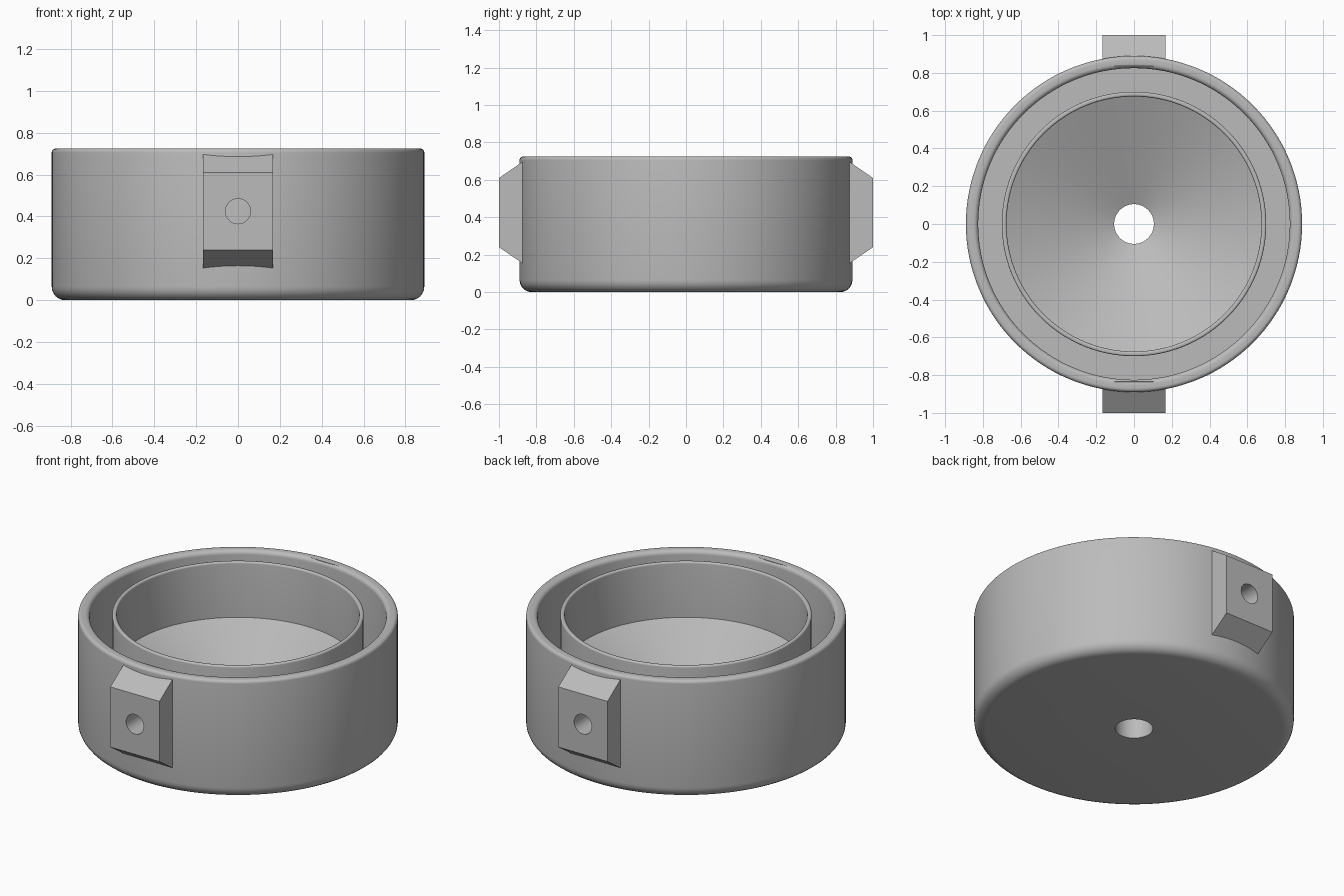
import bpy, bmesh, math
from mathutils import Vector, Matrix

cube = bpy.data.objects.get("Cube")
if cube:
    bpy.data.objects.remove(cube, do_unlink=True)

grey = bpy.data.materials.new("plain grey")
grey.use_nodes = True
grey.diffuse_color = (0.5, 0.5, 0.5, 1)
grey.node_tree.nodes["Principled BSDF"].inputs["Base Color"].default_value = (0.5, 0.5, 0.5, 1)

SEGMENTS = 128
HEIGHT = 0.725


def make_object(name, bm):
    bmesh.ops.recalc_face_normals(bm, faces=bm.faces[:])
    mesh = bpy.data.meshes.new(name)
    bm.to_mesh(mesh)
    bm.free()
    mesh.materials.append(grey)
    obj = bpy.data.objects.new(name, mesh)
    bpy.context.collection.objects.link(obj)
    return obj


def rounded(corners, steps=6):
    """Round each (radius, height, fillet) corner of a closed profile."""
    points = []
    for i, (r, z, fillet) in enumerate(corners):
        p = Vector((r, z))
        if not fillet:
            points.append(p)
            continue
        a = (Vector(corners[i - 1][:2]) - p).normalized()
        b = (Vector(corners[(i + 1) % len(corners)][:2]) - p).normalized()
        centre = p + (a + b) * fillet
        for k in range(steps + 1):
            t = k / steps * math.pi / 2
            points.append(centre - b * fillet * math.cos(t) - a * fillet * math.sin(t))
    return points


def lathe(name, profile):
    bm = bmesh.new()
    rings = []
    for i in range(SEGMENTS):
        t = math.tau * i / SEGMENTS
        rings.append([bm.verts.new((p.x * math.cos(t), p.x * math.sin(t), p.y)) for p in profile])
    n = len(profile)
    for i in range(SEGMENTS):
        a, b = rings[i], rings[(i + 1) % SEGMENTS]
        for j in range(n):
            k = (j + 1) % n
            bm.faces.new((a[j], b[j], b[k], a[k]))
    return make_object(name, bm)


def lug(name, side):
    """Tapered block set into the wall, pointing along side * y."""
    bm = bmesh.new()
    outline = [(0.835, 0.127), (1.0, 0.24), (1.0, 0.61), (0.835, 0.7235)]
    face = bm.faces.new([bm.verts.new((-0.167, side * y, z)) for y, z in outline])
    new = bmesh.ops.extrude_face_region(bm, geom=[face])["geom"]
    moved = [v for v in new if isinstance(v, bmesh.types.BMVert)]
    bmesh.ops.translate(bm, verts=moved, vec=(0.334, 0, 0))
    return make_object(name, bm)


def drill(obj, cutter):
    mod = obj.modifiers.new("screw hole", 'BOOLEAN')
    mod.operation = 'DIFFERENCE'
    mod.solver = 'EXACT'
    mod.object = cutter
    bpy.context.view_layer.objects.active = obj
    with bpy.context.temp_override(object=obj, active_object=obj):
        bpy.ops.object.modifier_apply(modifier=mod.name)


# Round cup: outer wall, channel, thin inner ring and funnel floor
cup = lathe("cup_body", rounded([
    (0.105, 0, 0),
    (0.89, 0, 0.065),
    (0.89, HEIGHT, 0.02),
    (0.825, HEIGHT, 0.025),
    (0.825, 0.12, 0),
    (0.70, 0.12, 0),
    (0.70, HEIGHT, 0.01),
    (0.675, HEIGHT, 0.01),
    (0.675, 0.385, 0),
    (0.105, 0.13, 0),
]))
parts = [cup]

# Front and back lugs, each drilled through to the channel
for label, side in (("front", -1), ("back", 1)):
    block = lug(label + "_lug", side)
    bm = bmesh.new()
    place = Matrix.Translation((0, side * 0.92, 0.425)) @ Matrix.Rotation(math.pi / 2, 4, 'X')
    bmesh.ops.create_cone(bm, cap_ends=True, segments=40, radius1=0.06, radius2=0.06,
                          depth=0.3, matrix=place)
    cutter = make_object(label + "_hole_cutter", bm)
    cutter.hide_render = True
    for obj in (cup, block):
        drill(obj, cutter)
    bpy.data.objects.remove(cutter, do_unlink=True)
    parts.append(block)

# Smooth round surfaces, keep edges crisp
bpy.ops.object.select_all(action='DESELECT')
for obj in parts:
    obj.select_set(True)
bpy.context.view_layer.objects.active = cup
bpy.ops.object.shade_smooth_by_angle(angle=math.radians(28))
